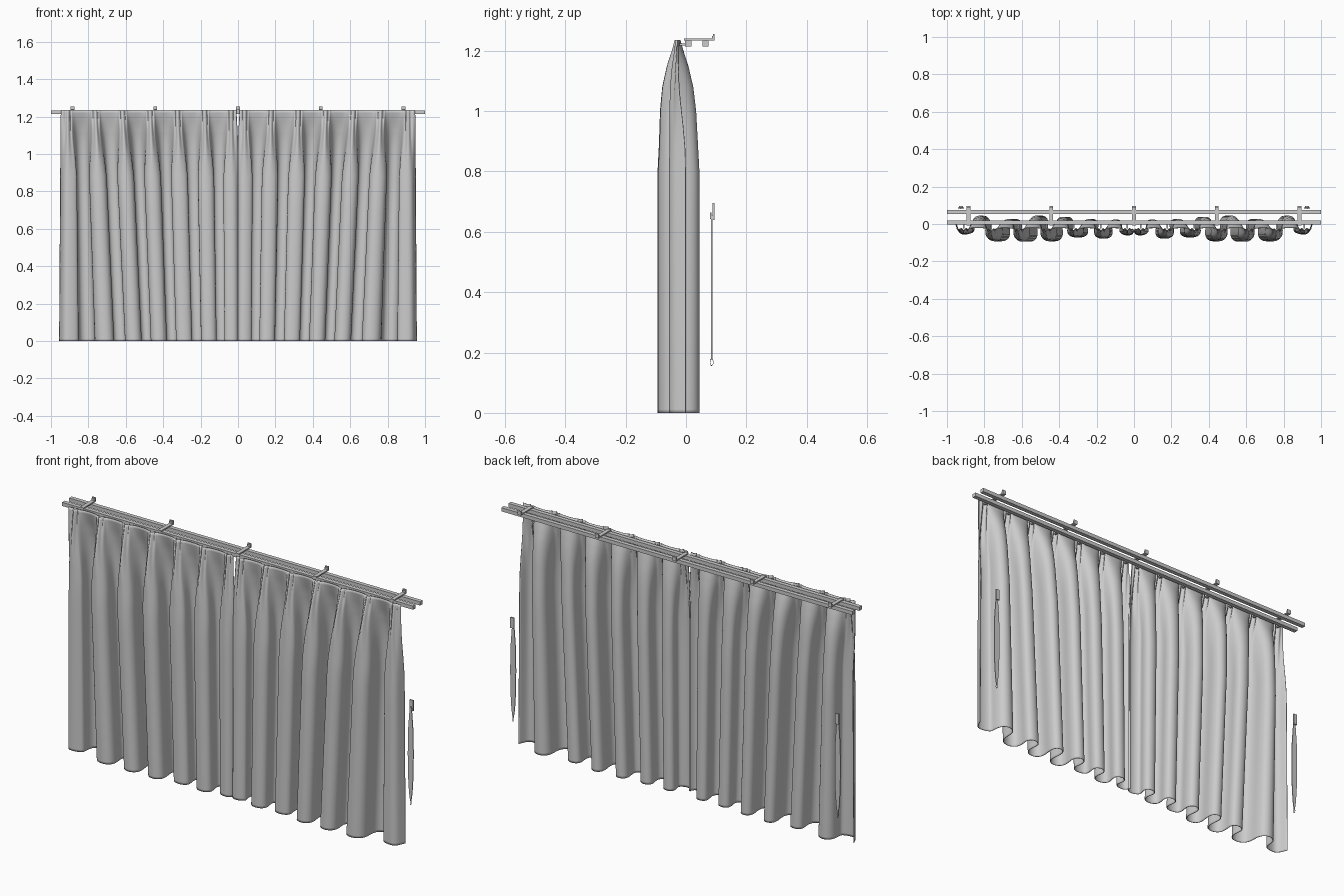
import bpy, bmesh, math
from mathutils import Matrix

if "Cube" in bpy.data.objects:
    bpy.data.objects.remove(bpy.data.objects["Cube"])


def finish(name, bm, smooth=False):
    bmesh.ops.recalc_face_normals(bm, faces=bm.faces)
    me = bpy.data.meshes.new(name)
    bm.to_mesh(me)
    bm.free()
    ob = bpy.data.objects.new(name, me)
    bpy.context.collection.objects.link(ob)
    if smooth:
        for p in me.polygons:
            p.use_smooth = True
    return ob


def mirror(ob):
    m = ob.modifiers.new("mirror", 'MIRROR')
    m.use_axis[0] = True
    m.use_mirror_merge = False


def extrude_x(name, profile, x0, x1):
    """Extrude a closed (y, z) profile along x."""
    bm = bmesh.new()
    face = bm.faces.new([bm.verts.new((x0, y, z)) for y, z in profile])
    out = bmesh.ops.extrude_face_region(bm, geom=[face])
    vs = [v for v in out['geom'] if isinstance(v, bmesh.types.BMVert)]
    bmesh.ops.translate(bm, verts=vs, vec=(x1 - x0, 0, 0))
    return finish(name, bm)


def rect(y0, y1, z0, z1):
    return [(y0, z0), (y1, z0), (y1, z1), (y0, z1)]


def interp(t, pts):
    for (a, va), (b, vb) in zip(pts, pts[1:]):
        if t <= b:
            return va + (vb - va) * (t - a) / (b - a)
    return pts[-1][1]


# Curtain panel: folds gathered into pleats at the top, hanging in full waves below
S = [-0.25, 0, 1, 2, 3, 4, 5, 6, 6.22]
TOP_X = list(zip(S, [-.947, -.91, -.763, -.617, -.47, -.323, -.177, -.036, -.009]))
LOW_X = list(zip(S, [-.955, -.91, -.708, -.558, -.423, -.288, -.155, -.032, .005]))
FRONT = [.03, .066, .068, .066, .045, .052, .035]
BACK = [.068, .05, .068, .062, .05, .048, .04]
DEPTH = [(0, 1), (.8, 1), (1.0, .84), (1.08, .7), (1.15, .46), (1.20, .22), (1.235, .08)]
LEVELS = [0, .012, .1, .2, .3, .4, .5, .6, .7, .8, .88, .95, 1.0, 1.04, 1.08,
          1.11, 1.13, 1.15, 1.175, 1.2, 1.22, 1.235]
COLS = 260


def curtain_point(s, z):
    top = max(0, min(1, (z - .85) / .3))
    top = top * top * (3 - 2 * top)
    lean = z / 1.235
    if s > 6:  # inner edges meet below and part near the top
        k = (s - 6) / .22
        lean += k * (max(0, (z - .95) / .285) - lean)
    x = interp(s, LOW_X) * (1 - lean) + interp(s, TOP_X) * lean
    edge = min(1, (s + .25) / .4, (6.22 - s) / .4)
    c = math.cos(2 * math.pi * s)
    x += edge * (.015 * (1 - top) + .004 * top) * math.sin(4 * math.pi * s)
    x += edge * (.006 - .016 * top) * math.sin(2 * math.pi * s)
    if c > 0:
        y = -FRONT[min(6, round(s))] * c
    else:
        y = -BACK[max(0, min(6, math.floor(s)))] * c
    # outer edge curls back slightly
    y += (1 - top) * .024 * max(0, -s / .25) ** 1.5
    # small pinched ridges on the pleat heads
    ridge = .006 * top * max(0, c) * math.cos(10 * math.pi * s)
    return x, -.025 + y * interp(z, DEPTH) - ridge, z


bm = bmesh.new()
rows = [[bm.verts.new(curtain_point(-.25 + 6.47 * i / COLS, z)) for i in range(COLS + 1)]
        for z in LEVELS]
for r0, r1 in zip(rows, rows[1:]):
    for i in range(COLS):
        bm.faces.new((r0[i], r0[i + 1], r1[i + 1], r1[i]))
curtain = finish("curtain_panels", bm, True)
sol = curtain.modifiers.new("cloth", 'SOLIDIFY')
sol.thickness = .003
sol.offset = 0
mirror(curtain)

# Two ceiling rails
for name, y in (("front_rail", -.003), ("rear_rail", .054)):
    extrude_x(name, rect(y, y + .021, 1.215, 1.234), -1, 1)

# Wall brackets holding both rails
for x in (-.885, -.4425, 0, .4425, .885):
    extrude_x("bracket", [(-.007, 1.234), (.095, 1.234), (.095, 1.255), (.09, 1.255),
                          (.09, 1.249), (.086, 1.249), (.086, 1.24), (-.007, 1.24)],
              x - .01, x + .01)

# Short curtain hooks running from each pleat into the front rail
for _, x in TOP_X[1:-1]:
    mirror(extrude_x("curtain_hook", rect(-.024, -.001, 1.217, 1.224), x - .004, x + .004))

# Tiebacks: wall hook, hanging strap and end ring on each side
TX = .925
mirror(extrude_x("tieback_wall_plate", rect(.088, .095, .64, .695), TX - .01, TX + .01))
mirror(extrude_x("tieback_peg", [(.08, .642), (.09, .642), (.09, .65), (.084, .65),
                                 (.084, .664), (.08, .664)], TX - .004, TX + .004))
bm = bmesh.new()
half_width = [(.18, .003), (.22, .009), (.3, .014), (.42, .016), (.54, .014), (.62, .008), (.655, .005)]
prev = None
for z, w in half_width:
    row = [bm.verts.new((TX + sx * w, y, z)) for sx, y in
           ((-1, .083), (1, .083), (1, .087), (-1, .087))]
    if prev:
        for i in range(4):
            bm.faces.new((prev[i], prev[(i + 1) % 4], row[(i + 1) % 4], row[i]))
    else:
        bm.faces.new(row)
    prev = row
bm.faces.new(prev)
mirror(finish("tieback_strap", bm))

bpy.ops.mesh.primitive_torus_add(major_segments=16, minor_segments=6, major_radius=.011,
                                 minor_radius=.0015)
ring = bpy.context.object
ring.name = "tieback_ring"
ring.data.transform(Matrix.Translation((TX, .085, .168)) @ Matrix.Rotation(math.pi / 2, 4, 'Y')
                    @ Matrix.Diagonal((1, .5, 1, 1)))
mirror(ring)
